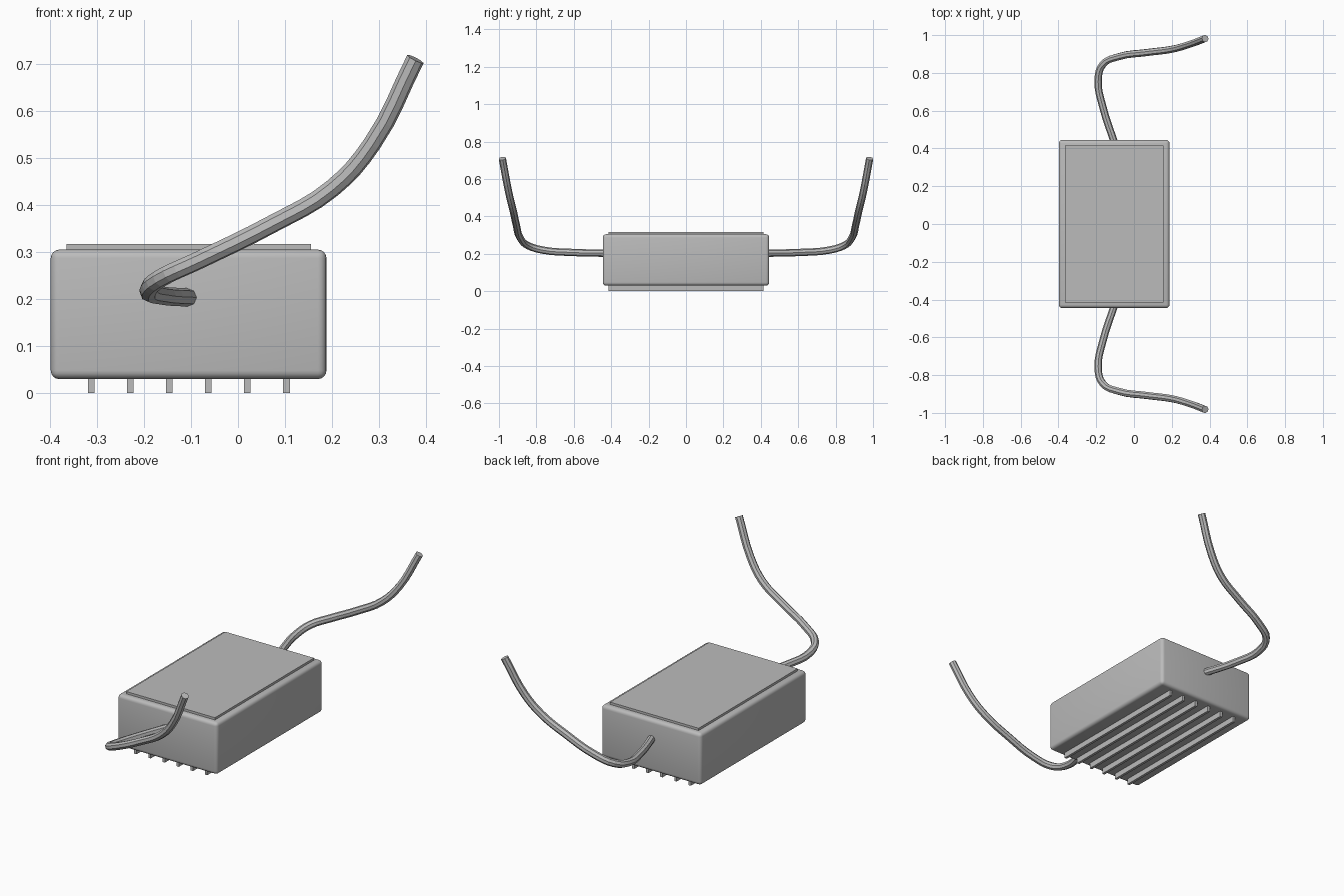
import bpy
import bmesh
from mathutils import Vector

cube = bpy.data.objects.get("Cube")
if cube:
    bpy.data.objects.remove(cube, do_unlink=True)

grey = bpy.data.materials.new("plain grey")
grey.use_nodes = True
colour = (0.5, 0.5, 0.5, 1)
grey.diffuse_color = colour
grey.node_tree.nodes["Principled BSDF"].inputs["Base Color"].default_value = colour


def box(name, low, high):
    """Box spanning two corners."""
    low, high = Vector(low), Vector(high)
    bm = bmesh.new()
    bmesh.ops.create_cube(bm, size=1)
    bmesh.ops.scale(bm, vec=high - low, verts=bm.verts)
    bmesh.ops.translate(bm, vec=(low + high) / 2, verts=bm.verts)
    mesh = bpy.data.meshes.new(name)
    bm.to_mesh(mesh)
    bm.free()
    mesh.materials.append(grey)
    obj = bpy.data.objects.new(name, mesh)
    bpy.context.collection.objects.link(obj)
    return obj


def select_only(obj):
    bpy.ops.object.select_all(action="DESELECT")
    obj.select_set(True)
    bpy.context.view_layer.objects.active = obj


# Rounded housing
body = box("housing", (-0.398, -0.445, 0.03), (0.188, 0.445, 0.305))
bevel = body.modifiers.new("rounded edges", "BEVEL")
bevel.width = 0.018
bevel.segments = 4
select_only(body)
bpy.ops.object.modifier_apply(modifier=bevel.name)
bpy.ops.object.shade_smooth_by_angle(angle=0.6)

# Raised lid panel
box("lid_panel", (-0.365, -0.415, 0.29), (0.155, 0.415, 0.317))

# Ribs under the housing
for i in range(6):
    x = -0.312 + i * 0.083
    box(f"bottom_rib_{i + 1}", (x - 0.007, -0.415, 0), (x + 0.007, 0.415, 0.04))

# Bent cables, mirrored front to back
path = [(-0.1, 0.42, 0.203), (-0.165, 0.62, 0.208), (-0.19, 0.76, 0.219),
        (-0.165, 0.845, 0.244), (-0.08, 0.886, 0.284), (0.07, 0.908, 0.358),
        (0.2, 0.925, 0.435), (0.285, 0.948, 0.53), (0.377, 0.982, 0.71)]
for name, side in (("front_cable", -1), ("back_cable", 1)):
    curve = bpy.data.curves.new(name, "CURVE")
    curve.dimensions = "3D"
    curve.resolution_u = 4
    curve.bevel_depth = 0.0195
    curve.bevel_resolution = 2
    curve.use_fill_caps = True
    spline = curve.splines.new("BEZIER")
    spline.bezier_points.add(len(path) - 1)
    for point, (x, y, z) in zip(spline.bezier_points, path):
        point.co = (x, side * y, z)
        point.handle_left_type = point.handle_right_type = "AUTO"
    curve.materials.append(grey)
    cable = bpy.data.objects.new(name, curve)
    bpy.context.collection.objects.link(cable)
    select_only(cable)
    bpy.ops.object.convert(target="MESH")
    bpy.ops.object.shade_flat()
